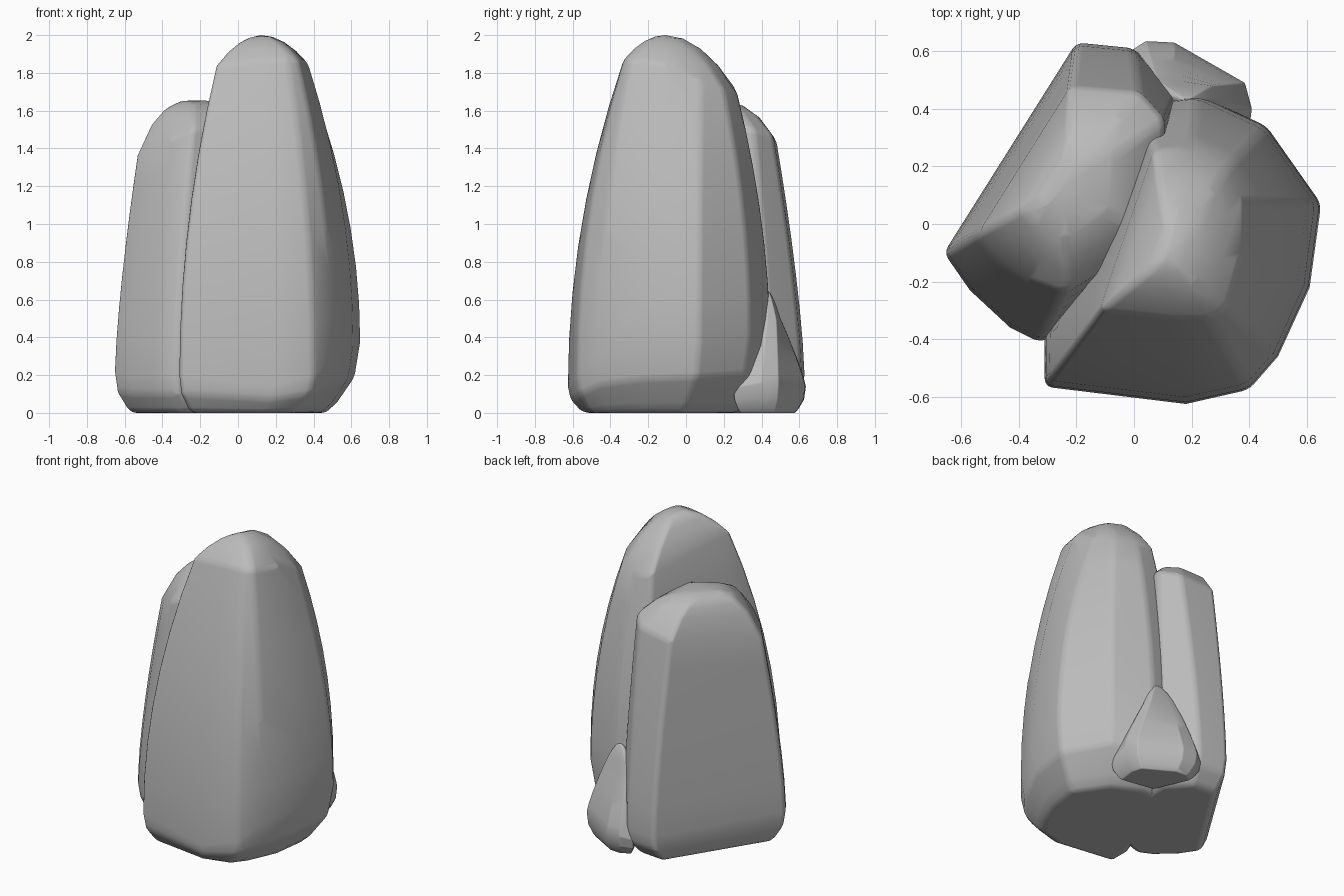
import bpy
import bmesh
from mathutils import Vector

default_cube = bpy.data.objects.get("Cube")
if default_cube:
    bpy.data.objects.remove(default_cube, do_unlink=True)

stone = bpy.data.materials.new("stone_grey")
stone.use_nodes = True
colour = (0.5, 0.5, 0.5, 1)
stone.diffuse_color = colour
stone.node_tree.nodes["Principled BSDF"].inputs["Base Color"].default_value = colour

SEGMENTS = 7


def make_rock(name, corners, peak, bulge, crown, foot, foot_centre, soft):
    """Loft a boulder through corner ridges, each given as (top, base)."""
    tops = [Vector(top) for top, base in corners]
    bases = [Vector(base) for top, base in corners]
    peak = Vector(peak)
    centre = Vector(foot_centre)
    rings = []

    # Foot, drawn in under the widest line
    for scale, height in ((foot, 0), ((1 + 2 * foot) / 3, 0.15), ((5 + foot) / 6, 0.5)):
        ring = []
        for base in bases:
            point = centre + (base - centre) * scale
            point.z = base.z * height
            ring.append(point)
        rings.append(ring)

    # Bulging flanks
    for i in range(SEGMENTS + 1):
        t = i / SEGMENTS
        ring = []
        for top, base in zip(tops, bases):
            point = base.lerp(top, t ** bulge)
            point.z = base.z + (top.z - base.z) * t
            ring.append(point)
        rings.append(ring)

    # Domed crown
    for t in (0.25, 0.5, 0.75):
        ring = []
        for top in tops:
            point = top.lerp(peak, t)
            point.z = peak.z - (peak.z - top.z) * (1 - t) ** crown
            ring.append(point)
        rings.append(ring)

    bm = bmesh.new()
    loops = [[bm.verts.new(p) for p in ring] for ring in rings]
    count = len(corners)
    for low, high in zip(loops, loops[1:]):
        for i in range(count):
            j = (i + 1) % count
            bm.faces.new((low[i], low[j], high[j], high[i]))
    bm.faces.new(list(reversed(loops[0])))
    tip = bm.verts.new(peak)
    for i in range(count):
        bm.faces.new((loops[-1][i], loops[-1][(i + 1) % count], tip))
    bmesh.ops.recalc_face_normals(bm, faces=bm.faces[:])

    mesh = bpy.data.meshes.new(name)
    bm.to_mesh(mesh)
    bm.free()
    mesh.materials.append(stone)
    mesh.shade_smooth()
    rock = bpy.data.objects.new(name, mesh)
    bpy.context.collection.objects.link(rock)

    # Worn edges
    bevel = rock.modifiers.new("worn_edges", "BEVEL")
    bevel.width = soft
    bevel.segments = 3
    bevel.limit_method = "ANGLE"
    bevel.angle_limit = 0.4
    rock.modifiers.new("soft_shading", "WEIGHTED_NORMAL")
    return rock


# Tall boulder, ridges counterclockwise from the front
make_rock("tall_boulder", [
    ((-0.12, -0.3, 1.84), (-0.31, -0.565, 0.2)),
    ((0.14, -0.33, 1.87), (0.18, -0.625, 0.14)),
    ((0.26, -0.33, 1.87), (0.4, -0.575, 0.2)),
    ((0.32, -0.3, 1.87), (0.5, -0.46, 0.3)),
    ((0.37, -0.12, 1.85), (0.61, -0.22, 0.36)),
    ((0.38, 0.08, 1.75), (0.65, 0.07, 0.38)),
    ((0.33, 0.2, 1.71), (0.46, 0.34, 0.42)),
    ((0.2, 0.27, 1.7), (0.22, 0.45, 0.3)),
    ((0.07, 0.26, 1.72), (0, 0.42, 0.2)),
    ((-0.08, -0.18, 1.82), (-0.31, -0.4, 0.2)),
], (0.12, -0.11, 2), 2, 2, 0.74, (-0.05, -0.28, 0), 0.025)

# Shorter boulder leaning against it
make_rock("short_boulder", [
    ((-0.54, -0.03, 1.36), (-0.66, -0.1, 0.22)),
    ((-0.46, -0.12, 1.4), (-0.57, -0.23, 0.2)),
    ((-0.35, -0.2, 1.45), (-0.43, -0.36, 0.2)),
    ((-0.24, -0.24, 1.5), (-0.33, -0.41, 0.2)),
    ((0.06, -0.05, 1.53), (0.15, -0.25, 0.2)),
    ((0.11, 0.36, 1.5), (0.15, 0.45, 0.2)),
    ((0.02, 0.46, 1.47), (0, 0.61, 0.2)),
    ((-0.22, 0.48, 1.44), (-0.2, 0.63, 0.2)),
], (-0.24, 0.13, 1.655), 1.4, 2.8, 0.8, (-0.2, 0.05, 0), 0.025)

# Small stone in the back corner
make_rock("small_stone", [
    ((0.24, 0.36, 0.5), (0.39, 0.25, 0.13)),
    ((0.29, 0.43, 0.48), (0.41, 0.4, 0.16)),
    ((0.27, 0.48, 0.49), (0.385, 0.49, 0.16)),
    ((0.14, 0.5, 0.5), (0.14, 0.63, 0.14)),
    ((0.08, 0.5, 0.5), (0.04, 0.635, 0.14)),
    ((0.05, 0.47, 0.5), (-0.03, 0.59, 0.12)),
    ((0.1, 0.35, 0.5), (0.1, 0.3, 0.12)),
], (0.18, 0.43, 0.65), 1.2, 1.6, 0.75, (0.18, 0.4, 0), 0.02)
